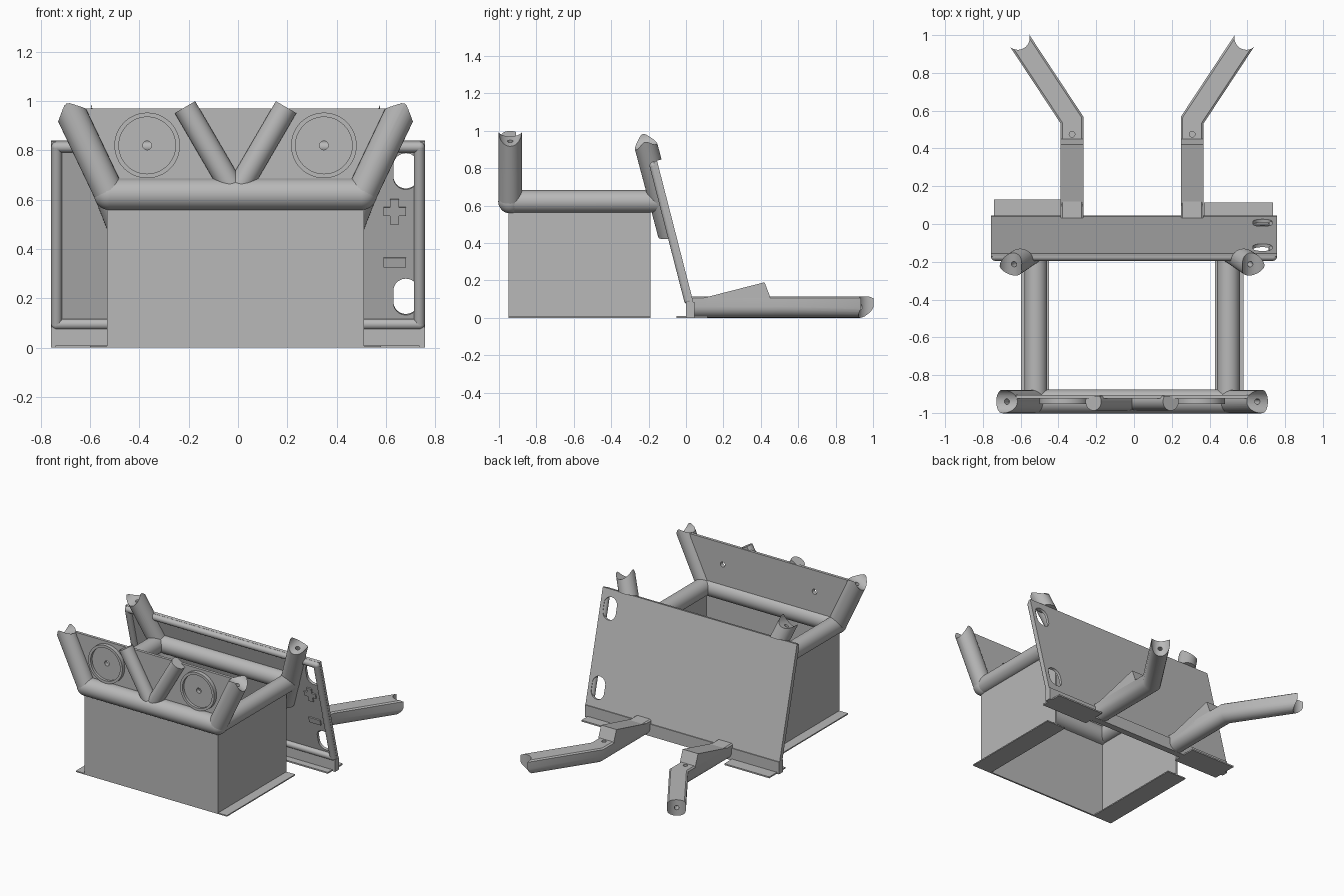
import bpy, bmesh, math
from mathutils import Vector, Matrix

if "Cube" in bpy.data.objects:
    bpy.data.objects.remove(bpy.data.objects["Cube"], do_unlink=True)

grey = bpy.data.materials.new("plain_grey")
grey.use_nodes = True
grey.diffuse_color = (0.48, 0.48, 0.48, 1)
grey.node_tree.nodes["Principled BSDF"].inputs["Base Color"].default_value = (0.48, 0.48, 0.48, 1)

CX = -0.01      # mirror axis of the tubular frame
R = 0.06        # main tube radius


def finish(name, bm, smooth=False):
    bmesh.ops.recalc_face_normals(bm, faces=bm.faces)
    me = bpy.data.meshes.new(name)
    bm.to_mesh(me)
    bm.free()
    me.materials.append(grey)
    ob = bpy.data.objects.new(name, me)
    bpy.context.collection.objects.link(ob)
    if smooth:
        shade(ob)
    return ob


def shade(ob):
    bpy.ops.object.select_all(action='DESELECT')
    ob.select_set(True)
    bpy.context.view_layer.objects.active = ob
    bpy.ops.object.shade_smooth_by_angle(angle=math.radians(35))


def box(name, lo, hi, frame=Matrix()):
    lo, hi = Vector(lo), Vector(hi)
    bm = bmesh.new()
    size = Matrix.Diagonal((*(hi - lo), 1))
    bmesh.ops.create_cube(bm, size=1, matrix=frame @ Matrix.Translation((lo + hi) / 2) @ size)
    return finish(name, bm)


def tube(name, a, b, r=R, n=32):
    a, b = Vector(a), Vector(b)
    bm = bmesh.new()
    turn = (b - a).to_track_quat('Z', 'Y').to_matrix().to_4x4()
    bmesh.ops.create_cone(bm, cap_ends=True, segments=n, radius1=r, radius2=r,
                          depth=(b - a).length, matrix=Matrix.Translation((a + b) / 2) @ turn)
    return finish(name, bm, True)


def ball(name, p, r=R):
    bm = bmesh.new()
    bmesh.ops.create_uvsphere(bm, u_segments=32, v_segments=16, radius=r, matrix=Matrix.Translation(p))
    return finish(name, bm, True)


def prism(name, pts, shift):
    bm = bmesh.new()
    face = bm.faces.new([bm.verts.new(p) for p in pts])
    ext = bmesh.ops.extrude_face_region(bm, geom=[face])
    bmesh.ops.translate(bm, vec=shift, verts=[v for v in ext["geom"] if isinstance(v, bmesh.types.BMVert)])
    return finish(name, bm)


def cut(ob, cutter):
    cutter.hide_render = True
    mod = ob.modifiers.new("cut", 'BOOLEAN')
    mod.operation = 'DIFFERENCE'
    mod.object = cutter
    bpy.ops.object.select_all(action='DESELECT')
    ob.select_set(True)
    bpy.context.view_layer.objects.active = ob
    bpy.ops.object.modifier_apply(modifier=mod.name)
    bpy.data.objects.remove(cutter, do_unlink=True)
    shade(ob)


def notch(ob, end, along, axis):
    """Fish-mouth saddle and a small bolt hole at a tube end."""
    end, along, axis = Vector(end), Vector(along).normalized(), Vector(axis).normalized()
    cut(ob, tube("saddle_cutter", end - axis * 0.2, end + axis * 0.2, 0.063))
    cut(ob, tube("hole_cutter", end - along * 0.12, end + along * 0.05, 0.015, 16))


# Leaning panel frame: local x across, y up the slope, z out of its front
tilt = math.atan2(0.195, 0.76)
PANEL = Matrix.Translation((0, 0.04, 0.08)) @ Matrix.Rotation(math.pi / 2 + tilt, 4, 'X')
H, W = 0.785, 0.757

panel = box("back_panel", (-W, 0, 0), (W, H, 0.018), PANEL)
for v in (0.135, 0.66):                       # hand slots
    for part in range(3):
        lo, hi = PANEL @ Vector((0.68, v - 0.026, -0.1)), PANEL @ Vector((0.68, v - 0.026, 0.2))
        up = PANEL.to_3x3() @ Vector((0, 0.052, 0))
        if part < 2:
            cutter = tube("slot_cutter", lo + up * part, hi + up * part, 0.05)
        else:
            cutter = box("slot_cutter", (0.63, v - 0.026, -0.1), (0.73, v + 0.026, 0.2), PANEL)
        cut(panel, cutter)

# Rounded rim around the panel front
e, k = 0.022, 0.024
corners = [PANEL @ Vector(c) for c in
           ((e - W, e, k), (W - e, e, k), (W - e, H - e, k), (e - W, H - e, k))]
for i, name in enumerate(("bottom", "left", "top", "right")):
    tube("panel_rim_" + name, corners[i], corners[(i + 1) % 4], e, 16)
    ball("panel_rim_corner_" + name, corners[i], e)

# Plus and minus marks
box("plus_bar_across", (0.59, 0.475, 0.015), (0.68, 0.51, 0.026), PANEL)
box("plus_bar_up", (0.617, 0.44, 0.015), (0.653, 0.545, 0.026), PANEL)
box("minus_bar", (0.59, 0.26, 0.015), (0.68, 0.3, 0.026), PANEL)

# Panel base strip and feet
box("base_strip", (-W, 0, 0), (W, 0.045, 0.085))
box("right_foot", (-0.74, -0.05, 0), (-0.39, 0.13, 0.01))
box("left_foot", (0.37, -0.05, 0), (0.735, 0.115, 0.01))

# Open box with bottom flanges
box("box_front_wall", (-0.53, -0.95, 0), (0.51, -0.938, 0.6))
for side, s in (("right", -1), ("left", 1)):
    x = CX + s * 0.514
    box(side + "_box_wall", (x - 0.006, -0.95, 0), (x + 0.006, -0.19, 0.6))
    box(side + "_box_flange", (x - 0.075, -0.95, 0), (x + 0.075, -0.19, 0.008))


def behind_panel():
    return box("panel_side_cutter", (-1.2, -0.3, -0.4), (1.2, H, 0.01), PANEL)


# Tubular frame
Z, YF, YB = 0.622, -0.94, -0.135
tube("front_bar", (CX - 0.51, YF, Z), (CX + 0.51, YF, Z), 0.064)
rear_bar = tube("rear_bar", (CX - 0.51, YB, Z), (CX + 0.51, YB, Z))
cut(rear_bar, behind_panel())

for side, s in (("right", -1), ("left", 1)):
    x = CX + s * 0.51
    rail = tube(side + "_side_bar", (x, YF, Z), (x, YB + 0.04, Z))
    cut(rail, behind_panel())
    ball(side + "_front_joint", (x, YF, Z), 0.064)

    # Front posts lean outward
    a, b = Vector((x, YF, Z)), Vector((CX + s * 0.69, YF, 1.0))
    d = b - a
    post = tube(side + "_front_post", a, b, 0.062)
    notch(post, b, d, (d.z, 0, -d.x))

    # Rear posts follow the panel, trimmed flush against it
    b = Vector((CX + s * 0.647, -0.228, 0.972))
    d = b - Vector((x, YB, Z))
    post = tube(side + "_rear_post", b - d * 1.5, b, 0.062)
    cut(post, behind_panel())
    notch(post, b, d, d.cross(Vector((1, 0, 0))).cross(d).cross(d))

    # V brace in front of the speaker plate
    brace = tube(side + "_v_brace", (CX + s * 0.01, YF, 0.64), (CX + s * 0.205, YF, 0.975), 0.048)
    cut(brace, box("trim_cutter", (-1, -0.91, 0), (1, 0, 2)))

# Speaker plate with raised rings and centre holes
plate = prism("speaker_plate", [(CX - 0.5, -0.925, 0.62), (CX + 0.5, -0.925, 0.62),
                                (CX + 0.615, -0.925, 0.97), (CX - 0.615, -0.925, 0.97)], (0, 0.02, 0))
for side, s in (("right", -1), ("left", 1)):
    x, z = CX + s * 0.358, 0.82
    ring = tube(side + "_speaker_ring", (x, -0.952, z), (x, -0.92, z), 0.133, 48)
    cut(ring, tube("ring_cutter", (x, -1, z), (x, -0.934, z), 0.115, 48))
    for ob in (ring, plate):
        cut(ob, tube("hole_cutter", (x, -1, z), (x, -0.85, z), 0.018, 20))

# Rear legs: round-bottomed, flat-topped channel with a bend
section = [(-R, 0.105), (-0.05, 0.113), (0.05, 0.113), (R, 0.105)]
section += [(R * math.cos(t * math.pi / 12), R - R * math.sin(t * math.pi / 12)) for t in range(13)]
for side, s in (("right", -1), ("left", 1)):
    x = CX + s * 0.318
    bend, end = Vector((x, 0.55, 0)), Vector((CX + s * 0.605, 0.985, 0))
    d = (end - bend).normalized()
    across = Vector((d.y, -d.x, 0))
    miter = Vector((1, 0, 0)) + across
    miter = miter / miter.length / math.cos(math.atan2(abs(d.x), d.y) / 2)
    bm = bmesh.new()
    rings = [[bm.verts.new(c + u * w + Vector((0, 0, h))) for w, h in section]
             for c, u in ((Vector((x, 0.02, 0)), Vector((1, 0, 0))), (bend, miter), (end, across))]
    n = len(section)
    for p, q in zip(rings, rings[1:]):
        for i in range(n):
            bm.faces.new((p[i], p[(i + 1) % n], q[(i + 1) % n], q[i]))
    bm.faces.new(rings[0])
    bm.faces.new(rings[-1])
    leg = finish(side + "_leg", bm, True)
    mid = end + Vector((0, 0, 0.057))
    notch(leg, mid, d, (0, 0, 1))
    cut(leg, tube("hole_cutter", (x, 0.475, 0.05), (x, 0.475, 0.2), 0.015, 16))
    prism(side + "_leg_wedge", [(x - R, 0.03, 0.06), (x - R, 0.03, 0.09), (x - R, 0.42, 0.19),
                                (x - R, 0.45, 0.112), (x - R, 0.45, 0.06)], (2 * R, 0, 0))
